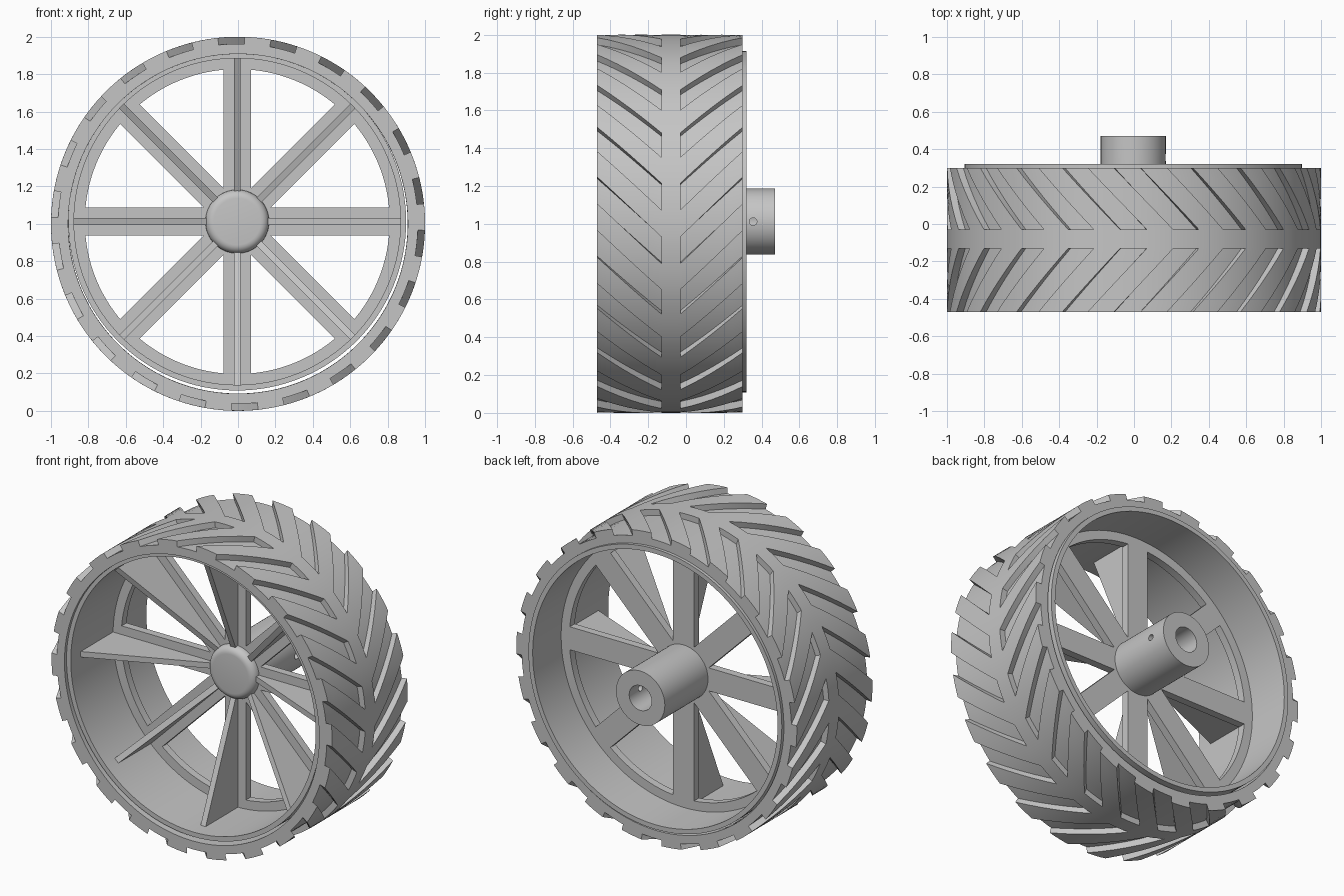
import bpy, bmesh
from math import pi, cos, sin, radians
from mathutils import Matrix, Vector

old = bpy.data.objects.get("Cube")
if old:
    bpy.data.objects.remove(old, do_unlink=True)

GREY = (0.56, 0.56, 0.56, 1)
mat = bpy.data.materials.new("plain grey")
mat.use_nodes = True
mat.diffuse_color = GREY
mat.node_tree.nodes["Principled BSDF"].inputs["Base Color"].default_value = GREY

AXLE = Vector((-0.004, 0, 1.012))   # rim and hub centre
TYRE = Vector((0, 0, 1))            # tyre centre


def finish(bm, name, centre):
    bmesh.ops.remove_doubles(bm, verts=bm.verts, dist=1e-5)
    bmesh.ops.recalc_face_normals(bm, faces=bm.faces)
    mesh = bpy.data.meshes.new(name)
    bm.to_mesh(mesh)
    bm.free()
    mesh.materials.append(mat)
    ob = bpy.data.objects.new(name, mesh)
    ob.location = centre
    bpy.context.collection.objects.link(ob)
    bpy.ops.object.select_all(action='DESELECT')
    ob.select_set(True)
    bpy.context.view_layer.objects.active = ob
    bpy.ops.object.shade_smooth_by_angle(angle=radians(25))
    return ob


def lathe(name, profile, closed, steps):
    """Revolve an (r, y) profile about the axle."""
    bm = bmesh.new()
    vs = [bm.verts.new((r, y, 0)) for r, y in profile]
    es = [bm.edges.new(p) for p in zip(vs, vs[1:])]
    if closed:
        es.append(bm.edges.new((vs[-1], vs[0])))
    bmesh.ops.spin(bm, geom=vs + es, cent=(0, 0, 0), axis=(0, 1, 0),
                   angle=2 * pi, steps=steps, use_merge=False)
    return finish(bm, name, AXLE)


def prism(bm, outline, width, turn):
    """Extrude an (r, y) outline to a width, turned about the axle."""
    vs = [bm.verts.new((r, y, -width / 2)) for r, y in outline]
    face = bm.faces.new(vs)
    ext = bmesh.ops.extrude_face_region(bm, geom=[face])["geom"]
    top = [v for v in ext if isinstance(v, bmesh.types.BMVert)]
    bmesh.ops.translate(bm, verts=top, vec=(0, 0, width))
    bmesh.ops.rotate(bm, verts=vs + top, cent=(0, 0, 0),
                     matrix=Matrix.Rotation(turn, 3, 'Y'))


# Tyre: chevron grooves sunk either side of a plain centre band
LUGS, PER, ROWS = 22, 8, 6
COLS = LUGS * PER
R_IN, R_FLOOR, R_TOP = 0.908, 0.962, 1.0
FRONT, BAND_F, BAND_B, BACK = -0.47, -0.13, -0.03, 0.30
SWEEP = 0.32
rows = [(FRONT + (BAND_F - FRONT) * k / ROWS, -SWEEP * k / ROWS) for k in range(ROWS + 1)]
rows += [(BAND_B + (BACK - BAND_B) * k / ROWS, -SWEEP * (1 - k / ROWS)) for k in range(ROWS + 1)]
N = len(rows) - 1


def radius(i, j):
    groove = (i % COLS) % PER < PER // 2
    return R_FLOOR if groove and j != ROWS else R_TOP


bm = bmesh.new()


def pt(i, j, r):
    y, shift = rows[j]
    a = radians(88) + 2 * pi * i / COLS + shift
    return bm.verts.new((r * cos(a), y, r * sin(a)))


def quad(*corners):
    bm.faces.new([pt(*c) for c in corners])


for i in range(COLS):
    for j in range(N):
        r = radius(i, j)
        quad((i, j, r), (i + 1, j, r), (i + 1, j + 1, r), (i, j + 1, r))
        quad((i, j, R_IN), (i, j + 1, R_IN), (i + 1, j + 1, R_IN), (i + 1, j, R_IN))
        side = radius(i + 1, j)
        if side != r:
            quad((i + 1, j, r), (i + 1, j + 1, r), (i + 1, j + 1, side), (i + 1, j, side))
        if j + 1 < N and radius(i, j + 1) != r:
            end = radius(i, j + 1)
            quad((i, j + 1, r), (i + 1, j + 1, r), (i + 1, j + 1, end), (i, j + 1, end))
    for j, r in ((0, radius(i, 0)), (N, radius(i, N - 1))):
        quad((i, j, R_IN), (i + 1, j, R_IN), (i + 1, j, r), (i, j, r))
finish(bm, "tyre", TYRE)

# Rim with an inner flange that carries the spokes
lathe("rim", [(0.903, -0.45), (0.903, 0.32), (0.873, 0.32), (0.873, 0.03), (0.815, 0.03),
              (0.815, -0.02), (0.873, -0.02), (0.873, -0.45)], True, 128)

# Hub: rounded nose at the front, blind bore at the back
nose = [(0.125 + 0.045 * sin(k * pi / 12), -0.025 - 0.045 * cos(k * pi / 12)) for k in range(7)]
hub = lathe("hub", [(0, -0.07)] + nose + [(0.174, 0.03), (0.174, 0.47), (0.08, 0.47),
                                          (0.08, 0.03), (0, 0.03)], False, 64)

# Set screw hole through one side of the hub
bpy.ops.mesh.primitive_cylinder_add(vertices=24, radius=0.02, depth=0.16,
                                    location=AXLE + Vector((0.14, 0.355, 0)),
                                    rotation=(0, pi / 2, 0))
cutter = bpy.context.object
cutter.name = "screw_hole_cutter"
cutter.hide_render = True
cut = hub.modifiers.new("screw hole", 'BOOLEAN')
cut.operation = 'DIFFERENCE'
cut.object = cutter
bpy.context.view_layer.objects.active = hub
bpy.ops.object.modifier_apply(modifier=cut.name)
bpy.data.objects.remove(cutter, do_unlink=True)

# Spokes: flat bars with tapering fins on the front
bars, fins = bmesh.new(), bmesh.new()
for k in range(8):
    turn = k * pi / 4
    prism(bars, [(0.12, -0.02), (0.88, -0.02), (0.88, 0.03), (0.12, 0.03)], 0.148, turn)
    prism(fins, [(0.13, -0.015), (0.875, -0.015), (0.875, -0.35), (0.13, -0.03)], 0.036, turn)
finish(bars, "spoke_bars", AXLE)
finish(fins, "spoke_fins", AXLE)
